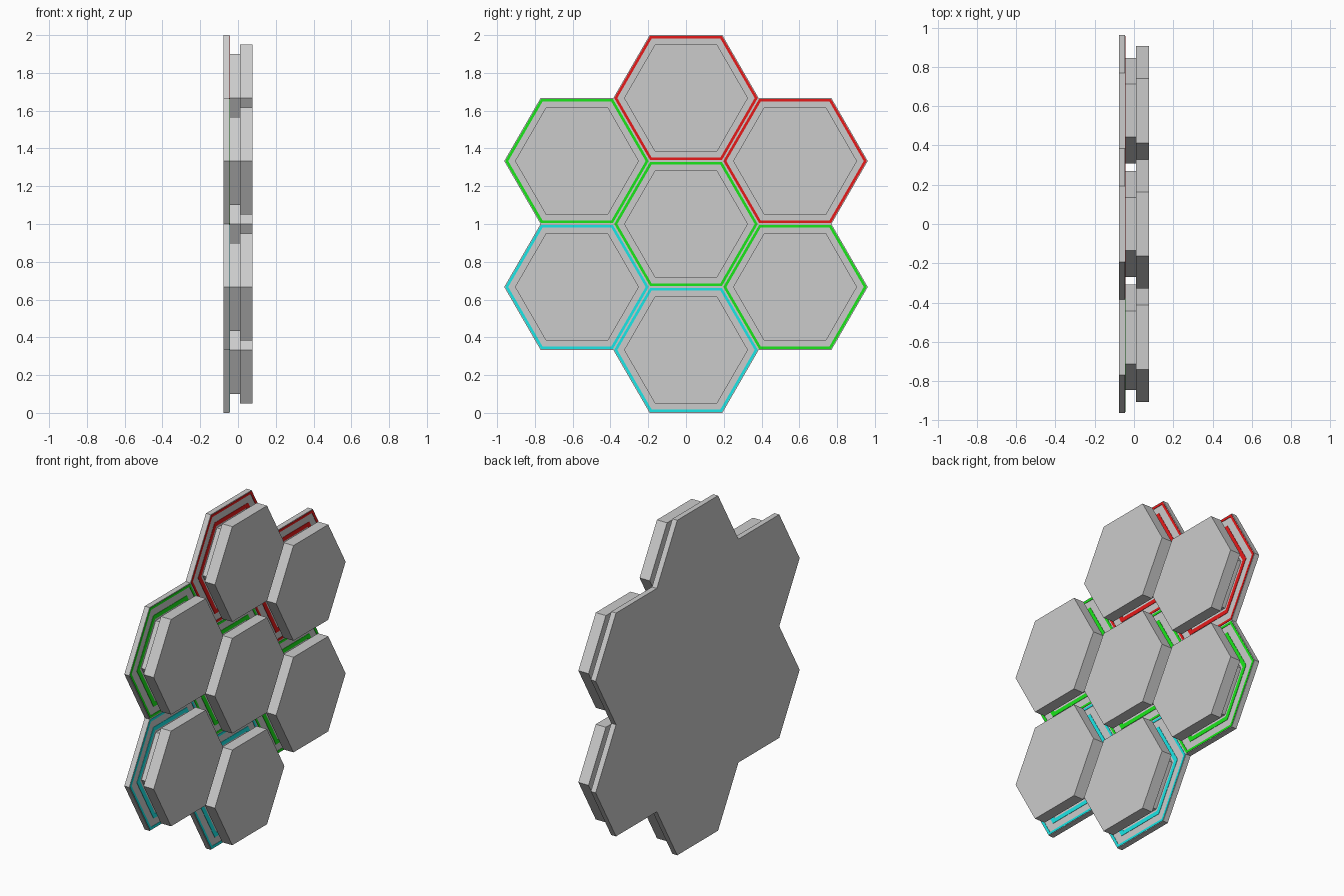
import bpy, bmesh, math

if "Cube" in bpy.data.objects:
    bpy.data.objects.remove(bpy.data.objects["Cube"])

R3 = math.sqrt(3)
A = 1 / 3                # apothem of one tile
STEP = A * R3            # sideways distance between tile columns


def material(name, rgb):
    m = bpy.data.materials.new(name)
    m.diffuse_color = (*rgb, 1)
    m.use_nodes = True
    m.node_tree.nodes["Principled BSDF"].inputs["Base Color"].default_value = m.diffuse_color
    return m


RED = material("red", (0.8, 0.01, 0.01))
GREEN = material("green", (0.01, 0.8, 0.01))
CYAN = material("cyan", (0.01, 0.8, 0.8))


def hexagon(bm, apothem, x, cy, cz):
    r = apothem * 2 / R3
    return [bm.verts.new((x, cy + r * math.cos(i * math.pi / 3),
                          cz + r * math.sin(i * math.pi / 3))) for i in range(6)]


def bridge(bm, a, b):
    for i in range(6):
        j = (i + 1) % 6
        bm.faces.new((a[i], a[j], b[j], b[i]))


def finish(bm, name, mat=None):
    bmesh.ops.recalc_face_normals(bm, faces=bm.faces)
    me = bpy.data.meshes.new(name)
    bm.to_mesh(me)
    bm.free()
    ob = bpy.data.objects.new(name, me)
    bpy.context.collection.objects.link(ob)
    if mat:
        me.materials.append(mat)


def prism(name, apothem, x0, x1, cy, cz):
    bm = bmesh.new()
    a, b = hexagon(bm, apothem, x0, cy, cz), hexagon(bm, apothem, x1, cy, cz)
    bm.faces.new(a)
    bm.faces.new(b)
    bridge(bm, a, b)
    finish(bm, name)


def ring(name, outer, inner, x0, x1, cy, cz, mat):
    bm = bmesh.new()
    loops = [hexagon(bm, ap, x, cy, cz) for ap, x in
             ((outer, x0), (outer, x1), (inner, x1), (inner, x0))]
    for k in range(4):
        bridge(bm, loops[k], loops[(k + 1) % 4])
    finish(bm, name, mat)


# tile columns and heights with their light colour
tiles = [
    ("top", 0, 5 * A, RED), ("upper_right", STEP, 4 * A, RED),
    ("upper_left", -STEP, 4 * A, GREEN), ("centre", 0, 3 * A, GREEN),
    ("lower_right", STEP, 2 * A, GREEN),
    ("lower_left", -STEP, 2 * A, CYAN), ("bottom", 0, A, CYAN),
]

for label, cy, cz, mat in tiles:
    # wall plate, narrow spacer and raised front panel
    prism(label + "_back_plate", A, -0.077, -0.045, cy, cz)
    prism(label + "_spacer", 0.233, -0.045, 0.01, cy, cz)
    prism(label + "_front_panel", 0.284, 0.01, 0.077, cy, cz)
    # light strips lying on the wall plate
    ring(label + "_edge_light", 0.329, 0.315, -0.046, -0.043, cy, cz, mat)
    ring(label + "_inner_light", 0.272, 0.247, -0.046, -0.043, cy, cz, mat)
